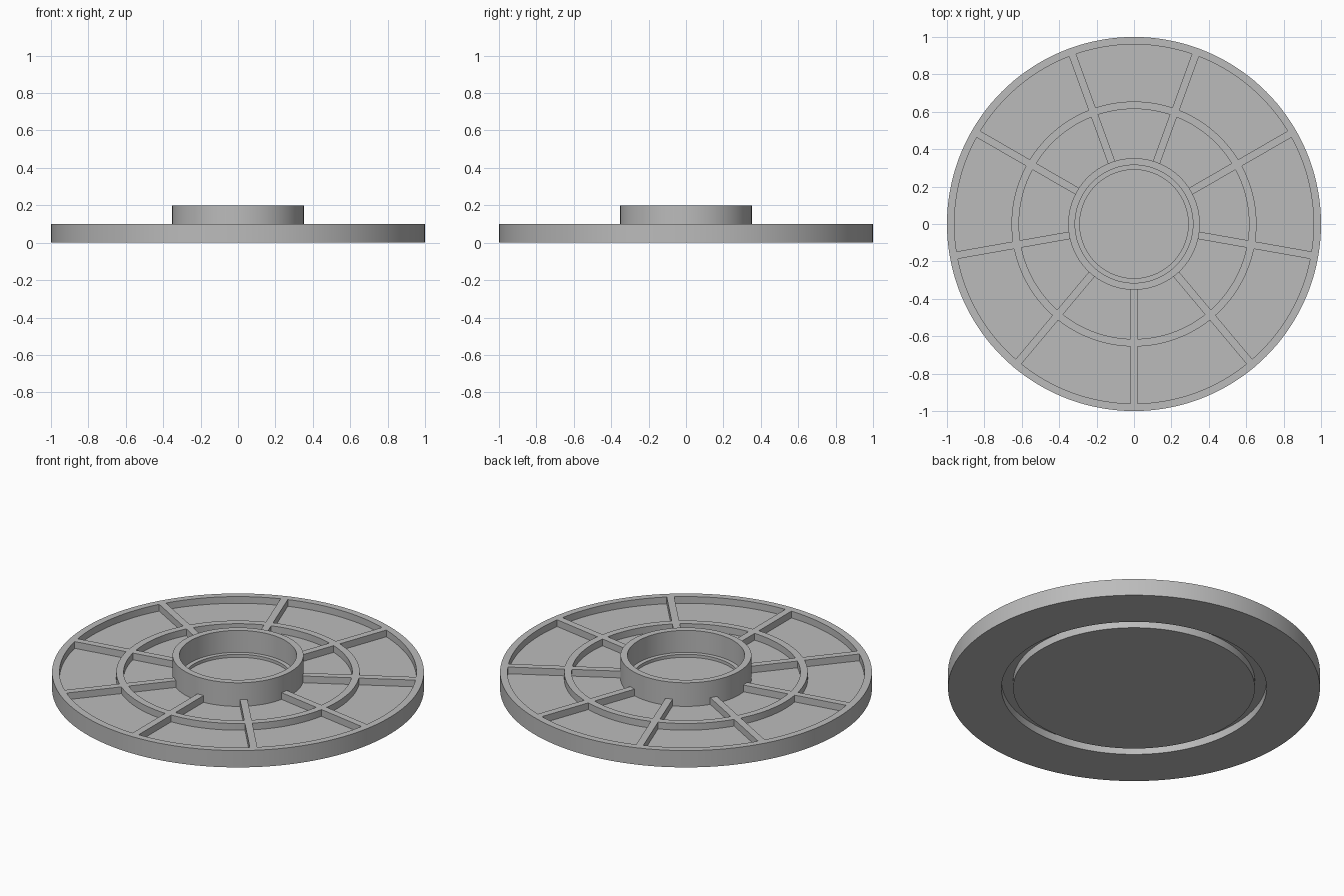
import bpy
import bmesh
import math
from mathutils import Matrix, Vector

SEGMENTS = 144
SPOKES = 9
FLOOR, TOP, HUB_TOP, GROOVE = 0.06, 0.10, 0.20, 0.045

cube = bpy.data.objects.get("Cube")
if cube:
    bpy.data.objects.remove(cube, do_unlink=True)

# Single flat colour
grey = bpy.data.materials.new("light grey")
grey.use_nodes = True
colour = (0.5, 0.5, 0.5, 1)
grey.diffuse_color = colour
grey.node_tree.nodes["Principled BSDF"].inputs["Base Color"].default_value = colour


def to_object(bm, name):
    bmesh.ops.recalc_face_normals(bm, faces=bm.faces)
    mesh = bpy.data.meshes.new(name)
    bm.to_mesh(mesh)
    bm.free()
    mesh.materials.append(grey)
    obj = bpy.data.objects.new(name, mesh)
    bpy.context.collection.objects.link(obj)
    return obj


def lathe(name, profile):
    """Turn an open profile around z and cap both ends."""
    bm = bmesh.new()
    rings = []
    for r, z in profile:
        rings.append([bm.verts.new((r * math.cos(a), r * math.sin(a), z))
                      for a in (math.tau * i / SEGMENTS for i in range(SEGMENTS))])
    for low, high in zip(rings, rings[1:]):
        for i in range(SEGMENTS):
            j = (i + 1) % SEGMENTS
            bm.faces.new((low[i], low[j], high[j], high[i]))
    bm.faces.new(rings[0])
    bm.faces.new(rings[-1])
    return to_object(bm, name)


# Disc with underside groove, raised rim, middle ring and hollow hub
disc = lathe("ribbed_disc", [
    (0.65, 0), (0.65, GROOVE), (0.713, GROOVE), (0.713, 0),
    (1.0, 0), (1.0, TOP), (0.96, TOP), (0.96, FLOOR),
    (0.655, FLOOR), (0.655, TOP), (0.615, TOP), (0.615, FLOOR),
    (0.352, FLOOR), (0.352, HUB_TOP), (0.315, HUB_TOP), (0.315, 0.07),
    (0.29, 0.07), (0.29, 0.052),
])

# Radial ribs from the hub to the rim, starting at the front
inner, outer, base = 0.335, 0.98, 0.052
bm = bmesh.new()
for k in range(SPOKES):
    turn = Matrix.Rotation(-math.pi / 2 + math.tau * k / SPOKES, 4, "Z")
    place = Matrix.Translation(Vector(((inner + outer) / 2, 0, (base + TOP) / 2)))
    size = Matrix.Diagonal((outer - inner, 0.04, TOP - base, 1))
    bmesh.ops.create_cube(bm, size=1, matrix=turn @ place @ size)
ribs = to_object(bm, "radial_ribs")

# Merge the ribs into the disc so their tops are flush
union = disc.modifiers.new("join_ribs", "BOOLEAN")
union.operation = "UNION"
union.solver = "EXACT"
union.object = ribs
bpy.ops.object.select_all(action="DESELECT")
disc.select_set(True)
bpy.context.view_layer.objects.active = disc
bpy.ops.object.modifier_apply(modifier=union.name)
bpy.data.objects.remove(ribs, do_unlink=True)
bpy.ops.object.shade_smooth_by_angle(angle=math.radians(30))
